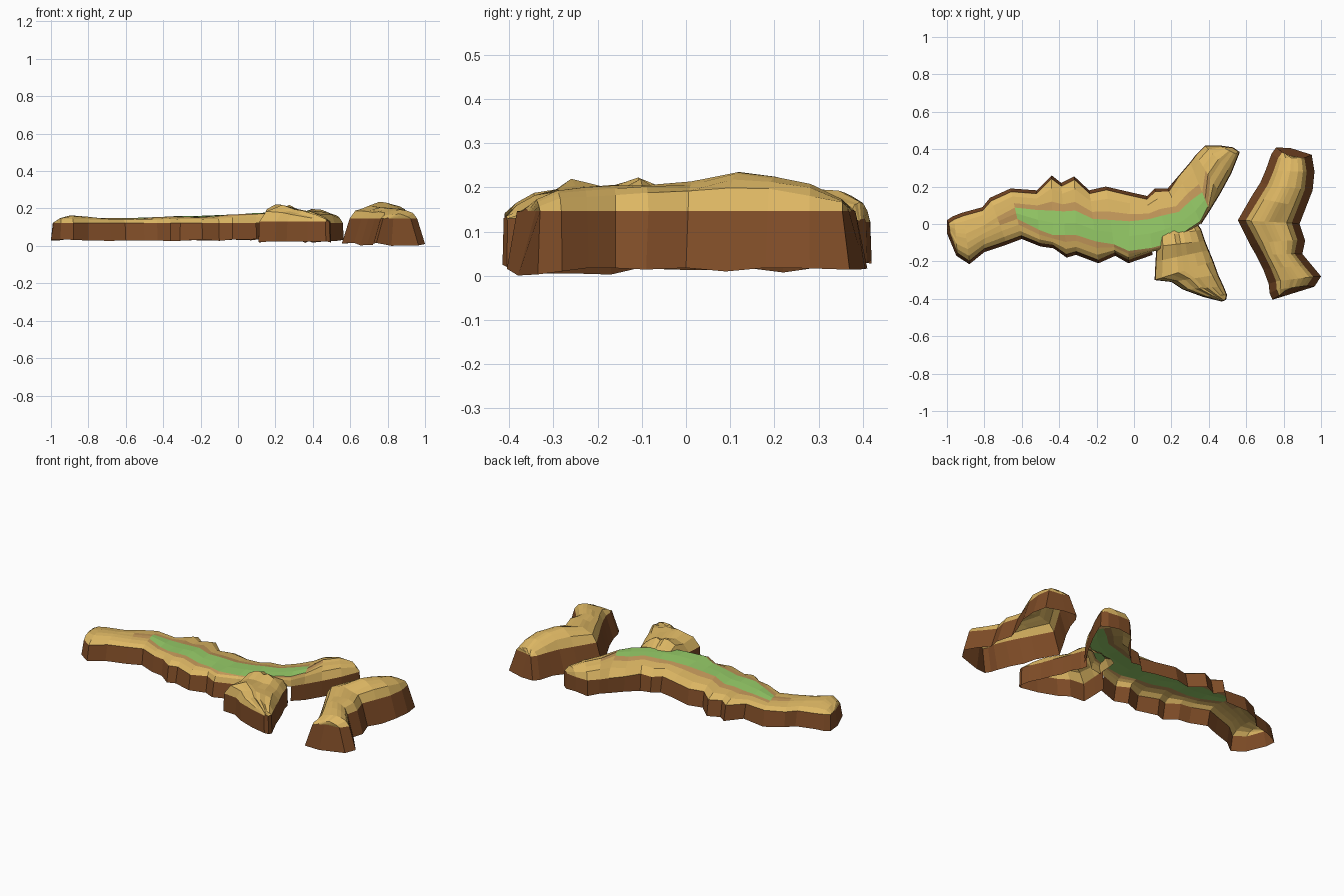
import bpy, bmesh, random
from mathutils import Vector

random.seed(4)


def material(name, rgb):
    m = bpy.data.materials.new(name)
    m.diffuse_color = (*rgb, 1)
    return m


MATS = [material("sand", (0.72, 0.47, 0.125)),
        material("earth_brown", (0.21, 0.072, 0.02)),
        material("grass_green", (0.31, 0.61, 0.14)),
        material("dry_tan", (0.54, 0.31, 0.10))]


def landform(name, stations, base, wall, inset, profile, grass={}, skip_left=(), skip_right=(),
             caps=(True, True), rough=0.004, base_rough=0.012):
    """Open-bottomed land shell lofted from pairs of bank points (left x, y, right x, y, crest height)."""
    bm = bmesh.new()
    n = len(stations)
    mids = [Vector((s[0] + s[2], s[1] + s[3])) / 2 for s in stations]
    rows = []
    for i, (lx, ly, rx, ry, h) in enumerate(stations):
        near = mids[max(0, i - 2):i + 3]
        centre = sum(near, Vector((0, 0))) / len(near)
        low = [Vector((lx, ly)), Vector((rx, ry))]
        ins = inset(i) if callable(inset) else inset
        a, b = [p + (centre - p).normalized() * ins for p in low]
        g0, g1 = grass.get(i, (0.4, 0.6))
        ts = [0, 0.3 * g0, 0.72 * g0, g0, (g0 + g1) / 2, g1,
              g1 + 0.35 * (1 - g1), g1 + 0.72 * (1 - g1), 1]
        row = [bm.verts.new((*low[0], base + random.uniform(0, base_rough)))]
        for t, f in zip(ts, profile):
            p = a.lerp(b, t)
            z = wall + (h - wall) * f + (random.uniform(-rough, rough) if 0 < t < 1 else 0)
            row.append(bm.verts.new((*p, z)))
        row.append(bm.verts.new((*low[1], base + random.uniform(0, base_rough))))
        rows.append(row)
    for i in range(n - 1):
        for j in range(10):
            if (j == 0 and i in skip_left) or (j == 9 and i in skip_right):
                continue
            f = bm.faces.new((rows[i][j], rows[i + 1][j], rows[i + 1][j + 1], rows[i][j + 1]))
            green = i in grass and i + 1 in grass
            edge = i in grass or i + 1 in grass
            if j in (0, 9):
                f.material_index = 1
            elif j in (4, 5) and green:
                f.material_index = 2
            elif (j in (3, 6) and green) or (j in (4, 5) and edge):
                f.material_index = 3
    # earth walls closing the two ends
    for flag, row in zip(caps, (rows[0], rows[-1])):
        if flag:
            bm.faces.new(row).material_index = 1
    bmesh.ops.recalc_face_normals(bm, faces=bm.faces)
    if sum(f.normal.z * f.calc_area() for f in bm.faces if f.material_index != 1) < 0:
        bmesh.ops.reverse_faces(bm, faces=bm.faces)
    me = bpy.data.meshes.new(name)
    bm.to_mesh(me)
    bm.free()
    for m in MATS:
        me.materials.append(m)
    ob = bpy.data.objects.new(name, me)
    bpy.context.collection.objects.link(ob)
    return ob


ROUND = (0, 0.62, 0.85, 0.95, 1, 0.95, 0.85, 0.62, 0)

# long island with its north arm
main = [(-1.0, 0.02, -1.0, -0.05, 0.125), (-0.97, 0.04, -0.95, -0.17, 0.15),
        (-0.92, 0.06, -0.88, -0.215, 0.162), (-0.81, 0.09, -0.80, -0.15, 0.155),
        (-0.77, 0.14, -0.68, -0.11, 0.148), (-0.66, 0.19, -0.60, -0.08, 0.148),
        (-0.52, 0.18, -0.50, -0.12, 0.15), (-0.44, 0.26, -0.43, -0.13, 0.154),
        (-0.39, 0.22, -0.36, -0.18, 0.155), (-0.32, 0.255, -0.31, -0.165, 0.157),
        (-0.24, 0.18, -0.19, -0.21, 0.159), (-0.15, 0.20, -0.10, -0.17, 0.163),
        (-0.02, 0.17, -0.03, -0.21, 0.168), (0.07, 0.15, 0.10, -0.165, 0.176),
        (0.11, 0.19, 0.20, -0.15, 0.18), (0.18, 0.19, 0.30, -0.06, 0.18),
        (0.24, 0.26, 0.36, 0.0, 0.18), (0.30, 0.33, 0.405, 0.07, 0.188),
        (0.33, 0.37, 0.46, 0.16, 0.195), (0.38, 0.42, 0.52, 0.27, 0.19),
        (0.46, 0.42, 0.56, 0.37, 0.165), (0.53, 0.41, 0.565, 0.385, 0.128)]
meadow = {5: (0.36, 0.62), 6: (0.33, 0.73), 7: (0.48, 0.85), 8: (0.37, 0.72), 9: (0.43, 0.77),
          10: (0.38, 0.72), 11: (0.48, 0.87), 12: (0.4, 0.86), 13: (0.38, 0.93), 14: (0.42, 0.9),
          15: (0.5, 0.94), 16: (0.52, 0.96), 17: (0.62, 0.92)}
landform("long_island", main, 0.025, 0.122, lambda i: 0.018 if i < 16 else 0.004, ROUND,
         meadow, skip_right=(13, 14, 15), rough=0.003)

# jagged headland on the south-east corner
head = [(0.13, -0.01, 0.34, 0.0, 0.15), (0.12, -0.07, 0.36, -0.03, 0.195),
        (0.12, -0.12, 0.38, -0.09, 0.222), (0.115, -0.2, 0.40, -0.14, 0.2),
        (0.11, -0.30, 0.425, -0.2, 0.212), (0.2, -0.31, 0.45, -0.27, 0.2),
        (0.26, -0.35, 0.48, -0.335, 0.18), (0.37, -0.39, 0.498, -0.38, 0.16),
        (0.47, -0.415, 0.492, -0.405, 0.135)]
landform("headland", head, 0.015, 0.13, 0.004, (0, 0.7, 0.9, 1, 0.85, 0.9, 0.7, 0.5, 0),
         skip_left=(0, 1), caps=(False, True), rough=0.009)

# separate crescent island to the east
crescent = [(0.76, 0.41, 0.84, 0.405, 0.15), (0.735, 0.375, 0.95, 0.37, 0.172),
            (0.705, 0.29, 0.965, 0.28, 0.205), (0.675, 0.22, 0.955, 0.18, 0.226),
            (0.63, 0.15, 0.92, 0.09, 0.236), (0.555, 0.02, 0.885, 0.0, 0.212),
            (0.62, -0.11, 0.915, -0.09, 0.207), (0.655, -0.17, 0.90, -0.16, 0.204),
            (0.69, -0.24, 0.95, -0.22, 0.205), (0.72, -0.32, 1.0, -0.28, 0.19),
            (0.725, -0.37, 0.965, -0.335, 0.17), (0.74, -0.405, 0.82, -0.38, 0.148)]
landform("crescent_island", crescent, 0.0, 0.146, 0.042, ROUND, rough=0.005, base_rough=0.018)
